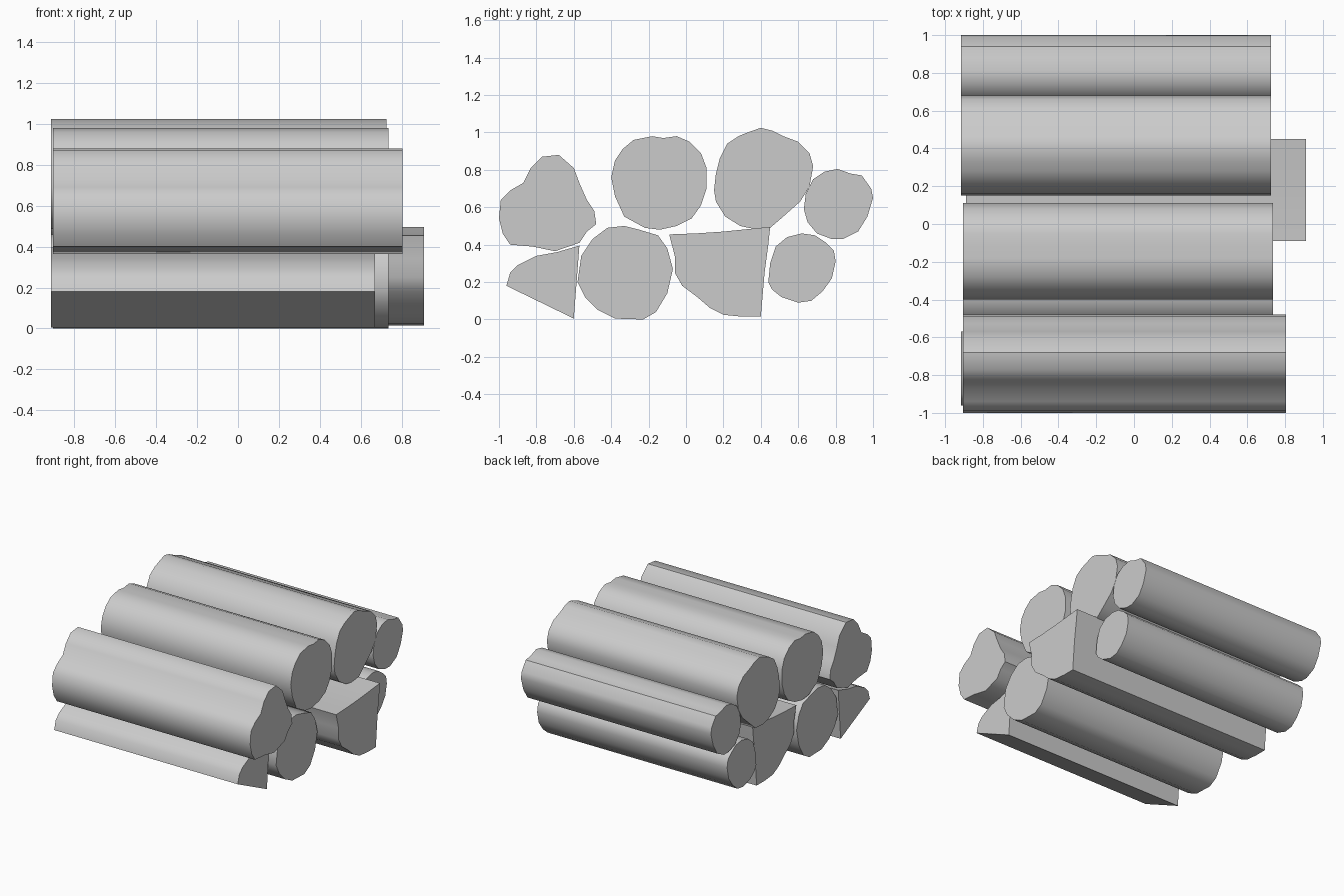
import bpy
import bmesh
from math import radians

# Remove the default object
default_cube = bpy.data.objects.get("Cube")
if default_cube:
    bpy.data.objects.remove(default_cube, do_unlink=True)


def make_material(name, colour):
    material = bpy.data.materials.new(name)
    material.use_nodes = True
    material.diffuse_color = colour
    shader = next(n for n in material.node_tree.nodes if n.type == "BSDF_PRINCIPLED")
    shader.inputs["Base Color"].default_value = colour
    return material


plain_grey = make_material("plain_grey", (0.6, 0.6, 0.6, 1))


def make_log(name, start, end, outline):
    """Extrude a (y, z) outline, in hundredths, along x from start to end."""
    bm = bmesh.new()
    ring = [bm.verts.new((start, y / 100, z / 100)) for y, z in outline]
    end_cap = bm.faces.new(ring)
    extruded = bmesh.ops.extrude_face_region(bm, geom=[end_cap], use_keep_orig=True)
    far_ring = [v for v in extruded["geom"] if isinstance(v, bmesh.types.BMVert)]
    bmesh.ops.translate(bm, verts=far_ring, vec=(end - start, 0, 0))
    bmesh.ops.recalc_face_normals(bm, faces=bm.faces)

    mesh = bpy.data.meshes.new(name)
    bm.to_mesh(mesh)
    bm.free()
    mesh.materials.append(plain_grey)
    log = bpy.data.objects.new(name, mesh)
    bpy.context.collection.objects.link(log)

    # Rounded bark stays smooth, sawn ends and split corners stay sharp
    bpy.ops.object.select_all(action="DESELECT")
    log.select_set(True)
    bpy.context.view_layer.objects.active = log
    bpy.ops.object.shade_smooth_by_angle(angle=radians(40))
    return log


# Upper row, front to back
make_log("upper_front_log", -0.905, 0.805, [
    (-100, 54), (-99, 64), (-94, 69), (-87, 73), (-83, 81), (-77, 87),
    (-68, 88), (-60, 81), (-57, 73), (-53, 64), (-49, 58), (-48, 51),
    (-53, 47), (-57, 41), (-70, 36.5), (-82, 39), (-94, 40), (-98, 46)])

make_log("upper_middle_log", -0.905, 0.735, [
    (-40, 76), (-38, 85), (-34, 91), (-28, 96), (-18, 98), (-12, 97),
    (-5, 98), (2, 95), (8, 89), (11, 81), (11, 70), (8, 61), (3, 54),
    (-5, 50), (-14, 48), (-22, 49), (-33, 55), (-38, 66)])

make_log("upper_back_log", -0.915, 0.725, [
    (15, 69), (16, 78), (18, 86), (22, 94), (28, 98), (33, 100),
    (40, 102.5), (46, 101), (52, 98), (60, 95), (66, 89), (68, 82),
    (66, 71), (61, 63), (52, 55), (45, 49), (36, 48.5), (29, 50),
    (21, 55), (16, 63)])

make_log("upper_small_log", -0.915, 0.725, [
    (63, 59), (64, 67), (68, 75), (74, 79), (81, 80.5), (88, 78),
    (94, 77), (99, 70), (100, 65), (97, 55), (92, 47), (84, 43),
    (78, 43), (70, 46), (65, 52)])

# Lower row, front to back
make_log("lower_split_wedge", -0.915, 0.67, [
    (-96, 18), (-94, 25), (-90, 29), (-84, 32), (-80, 34), (-69, 36),
    (-57, 39.5), (-60, 0.5)])

make_log("lower_round_log", -0.905, 0.735, [
    (-58, 20), (-56, 34), (-50, 43), (-42, 49), (-33, 50), (-25, 48),
    (-15, 45), (-10, 38), (-7, 27), (-10, 14), (-16, 4), (-23, 0),
    (-38, 0.5), (-47, 5), (-54, 12)])

make_log("lower_quarter_log", -0.89, 0.91, [
    (-9, 45.5), (5, 46), (20, 47), (30, 48), (45, 49.5), (44, 40),
    (42, 25), (40, 1.5), (30, 1.5), (20, 2.5), (13, 6), (6, 12),
    (-2, 18), (-6, 25), (-6, 34)])

make_log("lower_small_log", -0.915, 0.725, [
    (44, 20), (45, 30), (48, 39), (54, 44), (62, 46), (69, 45),
    (75, 41), (79, 37), (80, 31), (78, 22), (73, 15), (67, 10),
    (60, 9), (51, 12), (46, 16)])
